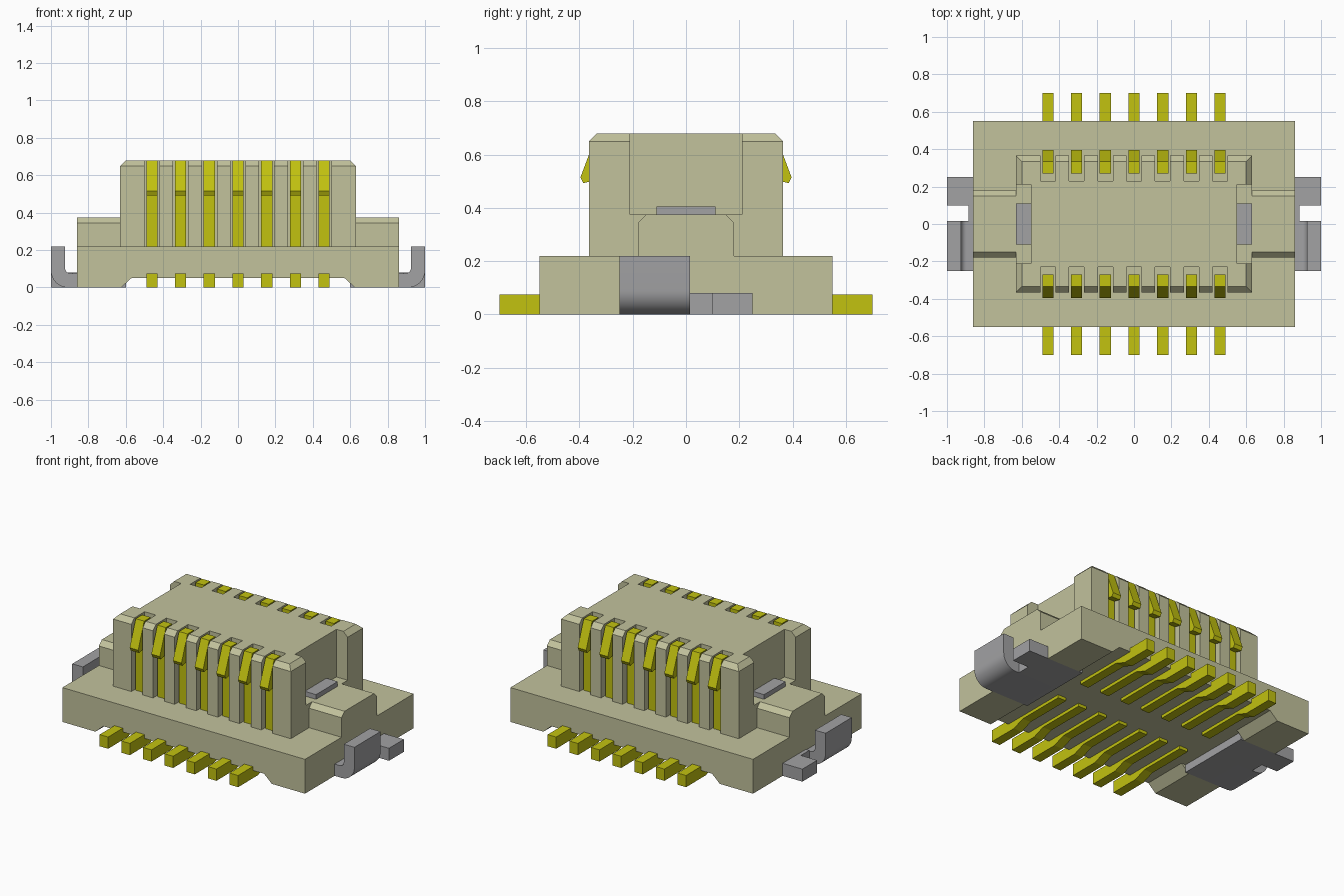
import bpy, bmesh, math

if "Cube" in bpy.data.objects:
    bpy.data.objects.remove(bpy.data.objects["Cube"], do_unlink=True)


def material(name, rgb):
    m = bpy.data.materials.new(name)
    m.use_nodes = True
    m.diffuse_color = (*rgb, 1)
    bsdf = next(n for n in m.node_tree.nodes if n.type == 'BSDF_PRINCIPLED')
    bsdf.inputs["Base Color"].default_value = (*rgb, 1)
    return m


BEIGE = material("beige plastic", (0.54, 0.54, 0.335))
GOLD = material("yellow gold", (0.54, 0.54, 0.005))
GREY = material("grey metal", (0.36, 0.36, 0.37))


def add_prism(bm, pts, axis, a, b):
    """Extrude a 2D outline along an axis; outline holds the other two axes in order."""
    def place(p, t):
        v = list(p)
        v.insert("xyz".index(axis), t)
        return v
    lo = [bm.verts.new(place(p, a)) for p in pts]
    hi = [bm.verts.new(place(p, b)) for p in pts]
    n = len(pts)
    bm.faces.new(lo)
    bm.faces.new(hi[::-1])
    for i in range(n):
        bm.faces.new((lo[i], hi[i], hi[(i + 1) % n], lo[(i + 1) % n]))


def add_box(bm, x0, x1, y0, y1, z0, z1):
    add_prism(bm, [(x0, y0), (x1, y0), (x1, y1), (x0, y1)], 'z', z0, z1)


def finish(bm, name, mat=None):
    bmesh.ops.recalc_face_normals(bm, faces=bm.faces)
    me = bpy.data.meshes.new(name)
    bm.to_mesh(me)
    bm.free()
    ob = bpy.data.objects.new(name, me)
    bpy.context.collection.objects.link(ob)
    if mat:
        me.materials.append(mat)
    return ob


def cut(ob, cutter):
    mod = ob.modifiers.new("cut", 'BOOLEAN')
    mod.operation = 'DIFFERENCE'
    mod.solver = 'EXACT'
    mod.object = cutter
    bpy.context.view_layer.objects.active = ob
    bpy.ops.object.modifier_apply(modifier=mod.name)
    bpy.data.objects.remove(cutter, do_unlink=True)


def mirrored(pts, s):
    return [(s * p[0], p[1]) for p in pts]


PINS = [(i - 3) * 0.1535 for i in range(7)]

# Base slab with a shallow channel underneath and pockets for the brackets
bm = bmesh.new()
add_prism(bm, [(-0.86, 0), (-0.625, 0), (-0.57, 0.05), (0.57, 0.05), (0.625, 0),
               (0.86, 0), (0.86, 0.22), (-0.86, 0.22)], 'y', -0.55, 0.55)
base = finish(bm, "base", BEIGE)
bm = bmesh.new()
for s in (-1, 1):
    add_box(bm, min(s * 0.5, s), max(s * 0.5, s), -0.25, 0.25, -0.1, 0.05)
cut(base, finish(bm, "pocket_cutter"))

# Tower with chamfered top rim
bm = bmesh.new()
add_box(bm, -0.63, 0.63, -0.365, 0.365, 0.15, 0.68)
rim = [e for e in bm.edges if all(v.co.z > 0.6 for v in e.verts)]
bmesh.ops.bevel(bm, geom=rim, offset=0.03, segments=1, affect='EDGES')
tower = finish(bm, "tower", BEIGE)

# Contact slots and end notches
bm = bmesh.new()
for s in (-1, 1):
    for x in PINS:
        add_box(bm, x - 0.04, x + 0.04, min(s * 0.23, s * 0.5), max(s * 0.23, s * 0.5), 0.2, 0.8)
    add_box(bm, min(s * 0.55, s * 0.8), max(s * 0.55, s * 0.8), -0.21, 0.21, 0.375, 0.8)
cut(tower, finish(bm, "slot_cutter"))

# Key blocks at both ends, chamfered along the top
key = [(-0.18, 0.2), (0.18, 0.2), (0.18, 0.345), (0.15, 0.375), (-0.15, 0.375), (-0.18, 0.345)]
for s, side in ((1, "left"), (-1, "right")):
    bm = bmesh.new()
    add_prism(bm, key, 'x', s * 0.56, s * 0.86)
    finish(bm, side + "_key_block", BEIGE)

    # Metal tip lying on the notch floor
    bm = bmesh.new()
    add_box(bm, min(s * 0.55, s * 0.63), max(s * 0.55, s * 0.63), -0.11, 0.11, 0.36, 0.405)
    finish(bm, side + "_bracket_tip", GREY)

    # Bent bracket with upright and flat solder tab
    arc = [(0.91 + 0.09 * math.sin(t), 0.09 - 0.09 * math.cos(t))
           for t in (math.pi / 2 * i / 10 for i in range(11))]
    inner = [(0.895 + 0.03 * math.sin(t), 0.105 - 0.03 * math.cos(t))
             for t in (math.pi / 2 * i / 6 for i in range(6, -1, -1))]
    bend = [(0.6, 0)] + arc + [(1, 0.22), (0.925, 0.22)] + inner + [(0.6, 0.075)]
    bm = bmesh.new()
    add_prism(bm, mirrored(bend, s), 'y', -0.25, 0.015)
    tab = [(0.6, 0.015), (0.885, 0.015), (0.885, 0.10), (1, 0.10), (1, 0.25), (0.6, 0.25)]
    add_prism(bm, mirrored(tab, s), 'z', 0, 0.08)
    bracket = finish(bm, side + "_bracket", GREY)
    bpy.ops.object.select_all(action='DESELECT')
    bracket.select_set(True)
    bpy.context.view_layer.objects.active = bracket
    bpy.ops.object.shade_smooth_by_angle(angle=math.radians(30))

# Contacts: hooked spring in each slot and a solder lead under the base
spring = [(0.27, 0.2), (0.335, 0.2), (0.335, 0.505), (0.385, 0.493), (0.396, 0.515),
          (0.335, 0.678), (0.27, 0.678)]
lead = [(0.70, 0), (0.50, 0), (0.42, 0.03), (0.10, 0.03), (0.10, 0.075), (0.70, 0.075)]
for s, row in ((-1, "front"), (1, "back")):
    for i, x in enumerate(PINS):
        for part, outline in (("spring", spring), ("lead", lead)):
            bm = bmesh.new()
            add_prism(bm, mirrored(outline, s), 'x', x - 0.03, x + 0.03)
            finish(bm, f"{row}_{part}_{i + 1}", GOLD)
